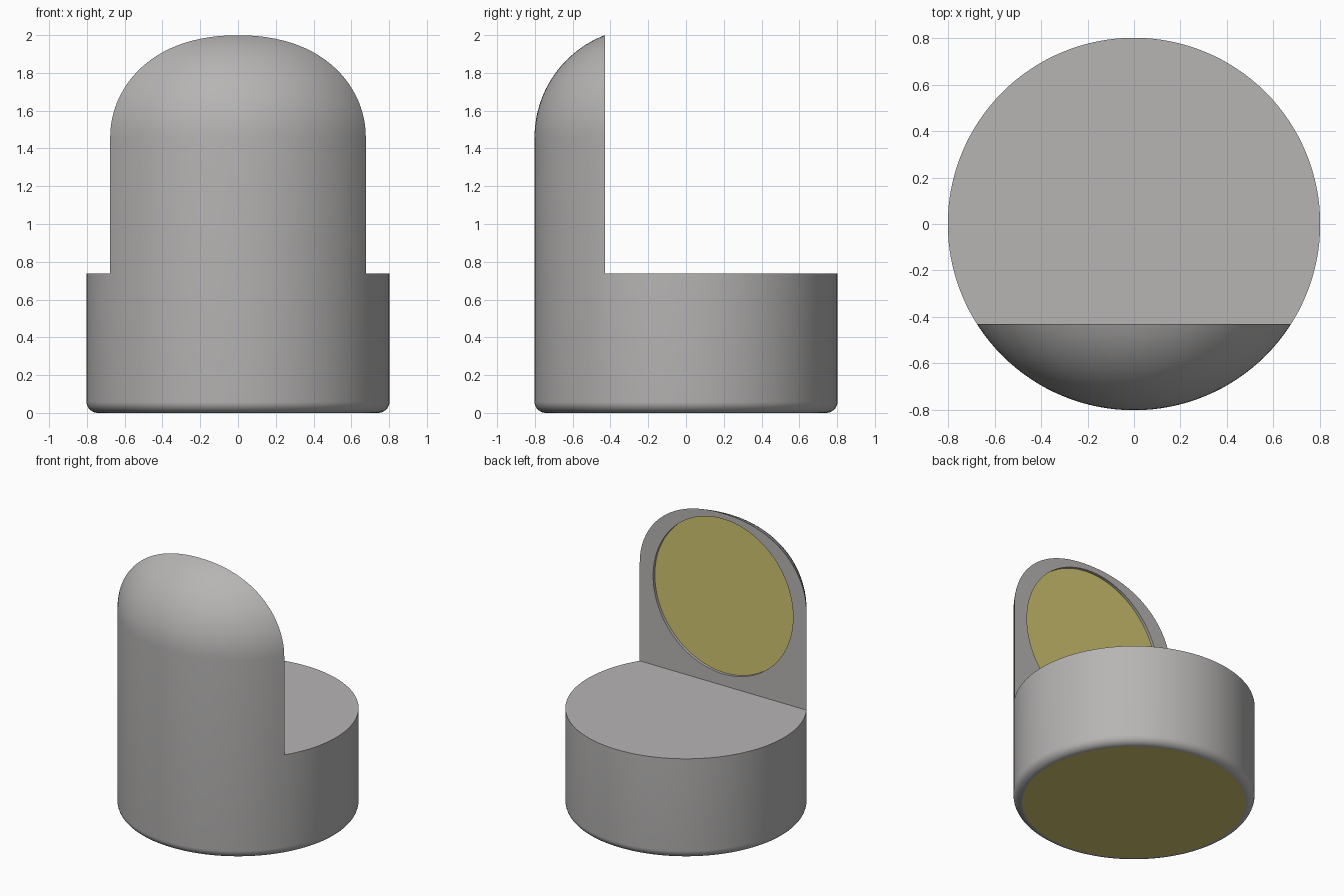
import bpy, bmesh, math
from mathutils import Matrix

if "Cube" in bpy.data.objects:
    bpy.data.objects.remove(bpy.data.objects["Cube"])

R = 0.802          # body radius
STEP_Z = 0.737     # height of the low shelf
WALL_Y = -0.43     # plane of the upright flat wall
FILLET = 0.06      # rounding under the base
DOME_R = 0.58      # rounding of the crown
DOME_Z = 1.458     # height where the crown starts
RECESS = 0.02      # depth of the round pocket


def material(name, rgb):
    m = bpy.data.materials.new(name)
    m.diffuse_color = (*rgb, 1)
    m.use_nodes = True
    m.node_tree.nodes["Principled BSDF"].inputs["Base Color"].default_value = m.diffuse_color
    return m


def to_object(name, bm):
    bmesh.ops.recalc_face_normals(bm, faces=bm.faces)
    mesh = bpy.data.meshes.new(name)
    bm.to_mesh(mesh)
    bm.free()
    ob = bpy.data.objects.new(name, mesh)
    bpy.context.collection.objects.link(ob)
    return ob


def lathe(name, profile, n=128):
    bm = bmesh.new()
    rings = [[bm.verts.new((r * math.cos(2 * math.pi * i / n), r * math.sin(2 * math.pi * i / n), z))
              for i in range(n)] for r, z in profile]
    for a, b in zip(rings, rings[1:]):
        for i in range(n):
            j = (i + 1) % n
            bm.faces.new((a[i], a[j], b[j], b[i]))
    bm.faces.new(rings[0])
    bm.faces.new(rings[-1])
    return to_object(name, bm)


def arc(cx, cz, r, a0, a1, n):
    angles = [math.radians(a0 + (a1 - a0) * i / n) for i in range(n + 1)]
    return [(cx + r * math.cos(a), cz + r * math.sin(a)) for a in angles]


def cut(ob, cutter):
    mod = ob.modifiers.new("cut", "BOOLEAN")
    mod.operation = "DIFFERENCE"
    mod.solver = "EXACT"
    mod.object = cutter
    bpy.context.view_layer.objects.active = ob
    bpy.ops.object.modifier_apply(modifier=mod.name)
    bpy.data.objects.remove(cutter)


# Rounded body of revolution
profile = arc(R - FILLET, FILLET, FILLET, -90, 0, 8) + arc(R - DOME_R, DOME_Z, DOME_R, 0, 90, 28)
body = lathe("cut_away_body", profile)

# Box that leaves the low shelf and the upright wall
bm = bmesh.new()
bmesh.ops.create_cube(bm, size=1, matrix=Matrix.Translation((0, WALL_Y + 1, STEP_Z + 1)) @ Matrix.Scale(2, 4))
cut(body, to_object("box_cutter", bm))

# Shallow round pocket in the wall
bm = bmesh.new()
bmesh.ops.create_cone(bm, cap_ends=True, segments=96, radius1=0.568, radius2=0.568, depth=2 * RECESS,
                      matrix=Matrix.Translation((0, WALL_Y, 1.39)) @ Matrix.Rotation(math.pi / 2, 4, "X"))
cut(body, to_object("pocket_cutter", bm))

# Smooth curved sides, flat planes
bpy.ops.object.select_all(action="DESELECT")
body.select_set(True)
bpy.context.view_layer.objects.active = body
bpy.ops.object.shade_smooth_by_angle(angle=math.radians(30))

# Yellow on the pocket floor and the underside, grey elsewhere
body.data.materials.clear()
body.data.materials.append(material("grey", (0.47, 0.46, 0.455)))
body.data.materials.append(material("olive_yellow", (0.64, 0.56, 0.16)))
for p in body.data.polygons:
    pocket = p.normal.y > 0.99 and abs(p.center.y - (WALL_Y - RECESS)) < 0.005
    underside = p.normal.z < -0.999 and p.center.z < 0.001
    p.material_index = 1 if pocket or underside else 0
    if pocket or underside or (p.normal.y > 0.99 and p.center.y < 0) or p.normal.z > 0.999:
        p.use_smooth = False
